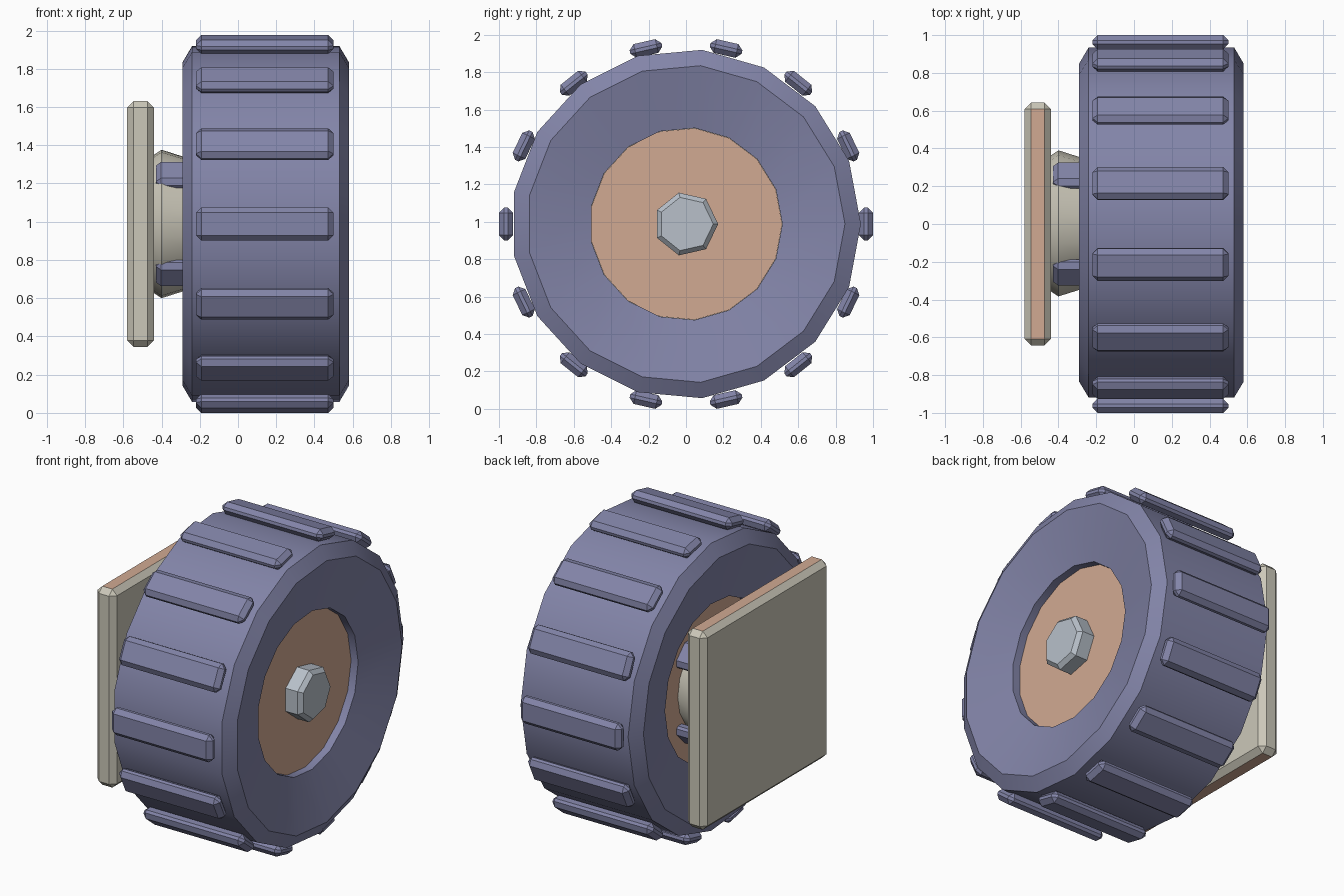
import bpy, bmesh, math
from mathutils import Matrix, Vector

if "Cube" in bpy.data.objects:
    bpy.data.objects.remove(bpy.data.objects["Cube"])

CZ = 0.988  # axle height


def material(name, rgb):
    m = bpy.data.materials.new(name)
    m.diffuse_color = (*rgb, 1)
    m.use_nodes = True
    m.node_tree.nodes["Principled BSDF"].inputs["Base Color"].default_value = m.diffuse_color
    return m


BLUE = material("slate_blue", (0.225, 0.232, 0.392))
TAN = material("tan", (0.64, 0.40, 0.29))
BEIGE = material("beige", (0.60, 0.575, 0.485))
STEEL = material("pale_steel", (0.48, 0.53, 0.59))


def finish(bm, name, *mats):
    bmesh.ops.recalc_face_normals(bm, faces=bm.faces[:])
    me = bpy.data.meshes.new(name)
    bm.to_mesh(me)
    bm.free()
    for m in mats:
        me.materials.append(m)
    me.shade_smooth()
    me.set_sharp_from_angle(angle=math.radians(30))
    ob = bpy.data.objects.new(name, me)
    bpy.context.collection.objects.link(ob)
    return ob


def lathe(name, profile, sides, mat, closed=False):
    """Revolve (x, radius) points round the axle; open profiles get end caps."""
    bm = bmesh.new()
    rings = []
    for x, r in profile:
        rings.append([bm.verts.new((x, r * math.cos(a), CZ + r * math.sin(a)))
                      for a in (2 * math.pi * i / sides for i in range(sides))])
    pairs = list(zip(rings, rings[1:]))
    if closed:
        pairs.append((rings[-1], rings[0]))
    for a, b in pairs:
        for i in range(sides):
            j = (i + 1) % sides
            bm.faces.new((a[i], a[j], b[j], b[i]))
    if not closed:
        bm.faces.new(rings[0])
        bm.faces.new(rings[-1])
    return finish(bm, name, mat)


def bevel_box(size, centre, bevel):
    bm = bmesh.new()
    bmesh.ops.create_cube(bm, size=1)
    bmesh.ops.scale(bm, vec=size, verts=bm.verts[:])
    bmesh.ops.bevel(bm, geom=bm.edges[:], offset=bevel, segments=1,
                    affect='EDGES', profile=0.5)
    bmesh.ops.translate(bm, vec=centre, verts=bm.verts[:])
    return bm


def radial_block(name, x0, x1, r_out, angle):
    """Bevelled bar along the axle, its outer face at r_out."""
    bm = bevel_box((x1 - x0, 0.075, 0.175), ((x0 + x1) / 2, r_out - 0.0375, 0), 0.028)
    bm.transform(Matrix.Translation((0, 0, CZ)) @ Matrix.Rotation(angle, 4, 'X'))
    return finish(bm, name, BLUE)


# Tyre with dished sides, and the hub recessed in it
lathe("tyre", [(0.58, 0.85), (0.53, 0.935), (-0.24, 0.935), (-0.29, 0.85),
               (-0.21, 0.515), (0.50, 0.515)], 17, BLUE, closed=True)
lathe("hub", [(0.45, 0.514), (-0.16, 0.514)], 17, TAN)

# Tread bars around the tyre
for i in range(14):
    radial_block(f"tread_{i + 1}", -0.22, 0.50, 1.0, 2 * math.pi * i / 14)

# Axle bolt
lathe("axle_bolt", [(0.40, 0.172), (0.535, 0.172), (0.56, 0.146)], 7, STEEL)

# Tapered mount and the four lugs around it
lathe("mount_cone", [(-0.445, 0.36), (-0.40, 0.39), (-0.15, 0.31)], 17, BEIGE)
for i in range(4):
    radial_block(f"lug_{i + 1}", -0.43, -0.13, 0.40, math.pi / 4 + i * math.pi / 2)

# Mounting plate, tan on its top and bottom edges
bm = bevel_box((0.14, 1.285, 1.285), (-0.51, 0, CZ), 0.034)
bm.normal_update()
for f in bm.faces:
    f.material_index = 1 if abs(f.normal.z) > 0.9 else 0
finish(bm, "mounting_plate", BEIGE, TAN)
